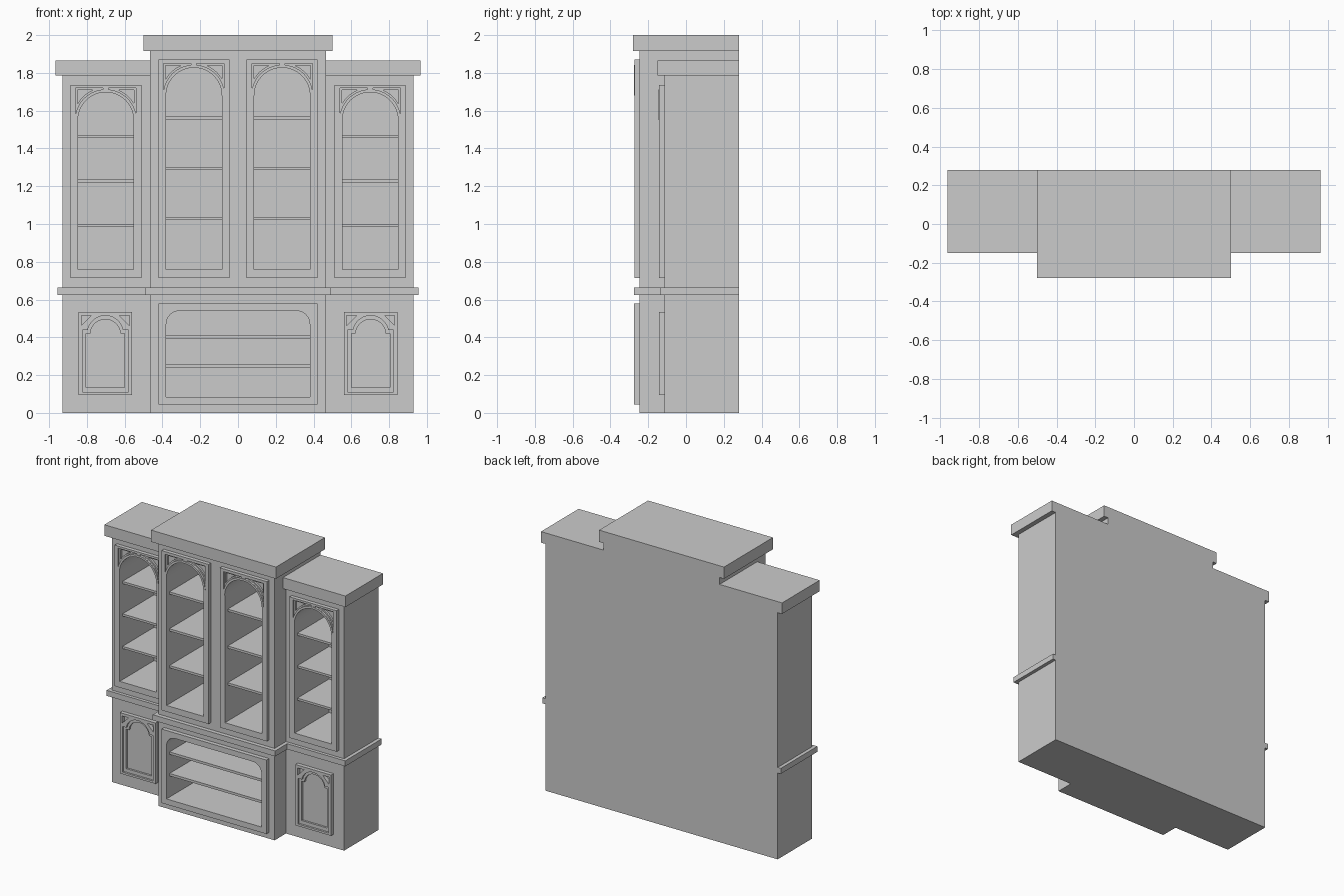
import bpy, bmesh
from math import pi, sin, cos, acos, asin
from mathutils import Matrix

if "Cube" in bpy.data.objects:
    bpy.data.objects.remove(bpy.data.objects["Cube"])

BACK, PANEL = 0.28, 0.25      # rear face, front of the back panel
FC, FS = -0.245, -0.115       # front faces of centre and side carcasses


def finish(name, me, mirror):
    ob = bpy.data.objects.new(name, me)
    bpy.context.collection.objects.link(ob)
    if mirror:
        ob.modifiers.new("mirror", 'MIRROR')
    return ob


def plate(name, loops, y0, y1, mirror=True):
    """Flat xz outline with holes, extruded from y0 to y1."""
    cu = bpy.data.curves.new(name, 'CURVE')
    cu.dimensions, cu.fill_mode = '2D', 'BOTH'
    cu.extrude = (y1 - y0) / 2
    for pts in loops:
        sp = cu.splines.new('POLY')
        sp.points.add(len(pts) - 1)
        for p, (x, z) in zip(sp.points, pts):
            p.co = (x, z, 0, 1)
        sp.use_cyclic_u = True
    tmp = bpy.data.objects.new("tmp", cu)
    bpy.context.collection.objects.link(tmp)
    bpy.context.view_layer.update()
    me = bpy.data.meshes.new_from_object(tmp)
    bpy.data.objects.remove(tmp)
    me.transform(Matrix.Translation((0, (y0 + y1) / 2, 0)) @ Matrix.Rotation(pi / 2, 4, 'X'))
    bm = bmesh.new()
    bm.from_mesh(me)
    bmesh.ops.remove_doubles(bm, verts=bm.verts, dist=1e-5)
    bmesh.ops.recalc_face_normals(bm, faces=bm.faces)
    bm.to_mesh(me)
    bm.free()
    me.name = name
    return finish(name, me, mirror)


def box(name, x0, x1, y0, y1, z0, z1, mirror=True):
    return plate(name, [rect(x0, x1, z0, z1)], y0, y1, mirror)


def rect(x0, x1, z0, z1):
    return [(x0, z0), (x1, z0), (x1, z1), (x0, z1)]


def arc(cx, cz, r, a0, a1, n=24):
    return [(cx + r * cos(a0 + (a1 - a0) * i / n), cz + r * sin(a0 + (a1 - a0) * i / n))
            for i in range(n + 1)]


def arched(cx, half, z0, spring):
    return [(cx - half, z0), (cx + half, z0)] + arc(cx, spring, half, 0, pi)


def shouldered(cx, half, z0, shoulder, r, spring):
    return ([(cx - half, z0), (cx + half, z0), (cx + half, shoulder), (cx + r, shoulder)]
            + arc(cx, spring, r, asin((shoulder - spring) / r), pi - asin((shoulder - spring) / r))
            + [(cx - r, shoulder), (cx - half, shoulder)])


def spandrel(cx, spring, side, inset):
    w, top, r = 0.16 - inset, 0.17 - inset, 0.163 + inset
    a1 = acos(min(w / r, 1))
    a2 = asin(top / r) if top < r else acos(0.015 / r)
    pts = arc(0, 0, r, a1, a2, 14)
    if top > r:
        pts.append((0.015, top))
    pts.append((w, top))
    return [(cx + side * x, spring + z) for x, z in pts]


def glazed_door(label, cx, half, z1, spring, face, opening):
    """Arched upper door with stepped spandrels and a raised arch moulding."""
    spans = [spandrel(cx, spring, s, 0) for s in (-1, 1)]
    plate(label + "_door", [rect(cx - half, cx + half, 0.715, z1), opening] + spans,
          face - 0.027, face)
    for s, outer in zip((-1, 1), spans):
        plate(label + "_spandrel_step", [outer, spandrel(cx, spring, s, 0.01)],
              face - 0.015, face)
    band = arc(cx, spring, 0.162, 0, pi, 32) + arc(cx, spring, 0.1475, pi, 0, 32)
    plate(label + "_arch_moulding", [band], face - 0.031, face - 0.02)


# Openings shared by carcasses and doors
C, S = 0.2335, 0.70
open_c = arched(C, 0.1475, 0.76, 1.68)
open_cm = [(-x, z) for x, z in open_c]
open_s = arched(S, 0.1475, 0.76, 1.55)
open_low = ([(-0.38, 0.085), (0.38, 0.085)] + arc(0.31, 0.47, 0.07, 0, pi / 2, 10)
            + arc(-0.31, 0.47, 0.07, pi / 2, pi, 10))

# Carcasses and backs
plate("centre_carcass", [rect(-0.465, 0.465, 0, 1.915), open_c, open_cm, open_low],
      FC, PANEL, False)
plate("side_carcass", [rect(0.465, 0.93, 0, 1.785), open_s], FS, PANEL)
box("centre_back", -0.465, 0.465, PANEL, BACK, 0, 1.915, False)
box("side_back", 0.465, 0.93, PANEL, BACK, 0, 1.785)

# Cornices and waist mouldings
box("centre_cornice", -0.5, 0.5, -0.28, BACK, 1.915, 2.0, False)
box("side_cornice", 0.465, 0.965, -0.15, BACK, 1.785, 1.865)
box("centre_waist", -0.49, 0.49, -0.275, 0.2795, 0.625, 0.665, False)
box("side_waist", 0.465, 0.955, -0.138, 0.2795, 0.625, 0.665)

# Upper doors and shelves
glazed_door("centre", C, 0.188, 1.87, 1.68, FC, open_c)
glazed_door("side", S, 0.188, 1.735, 1.55, FS, open_s)
for z in (1.02, 1.286, 1.553):
    box("centre_shelf", C - 0.148, C + 0.148, FC + 0.005, PANEL, z, z + 0.017)
for z in (0.985, 1.22, 1.455):
    box("side_shelf", S - 0.148, S + 0.148, FS + 0.005, PANEL, z, z + 0.016)

# Lower centre open bay
plate("lower_bay_frame", [rect(-0.42, 0.42, 0.045, 0.58), open_low], FC - 0.03, FC, False)
for z in (0.238, 0.394):
    box("lower_bay_shelf", -0.381, 0.381, FC + 0.005, PANEL, z, z + 0.018, False)

# Lower side doors: shouldered arch panel with corner triangles
L = 0.7025
outer = shouldered(L, 0.122, 0.11, 0.44, 0.095, 0.42)
inner = shouldered(L, 0.102, 0.135, 0.42, 0.08, 0.415)
tris = [[(L + s * 0.127, 0.515), (L + s * 0.075, 0.515), (L + s * 0.127, 0.462)] for s in (-1, 1)]
plate("lower_door", [rect(L - 0.1425, L + 0.1425, 0.095, 0.535), outer] + tris, FS - 0.028, FS)
plate("lower_door_step", [outer, inner], FS - 0.014, FS)

# Smooth the arches, keep edges sharp
bpy.ops.object.select_all(action='SELECT')
bpy.context.view_layer.objects.active = bpy.context.scene.objects[0]
bpy.ops.object.shade_smooth_by_angle()
